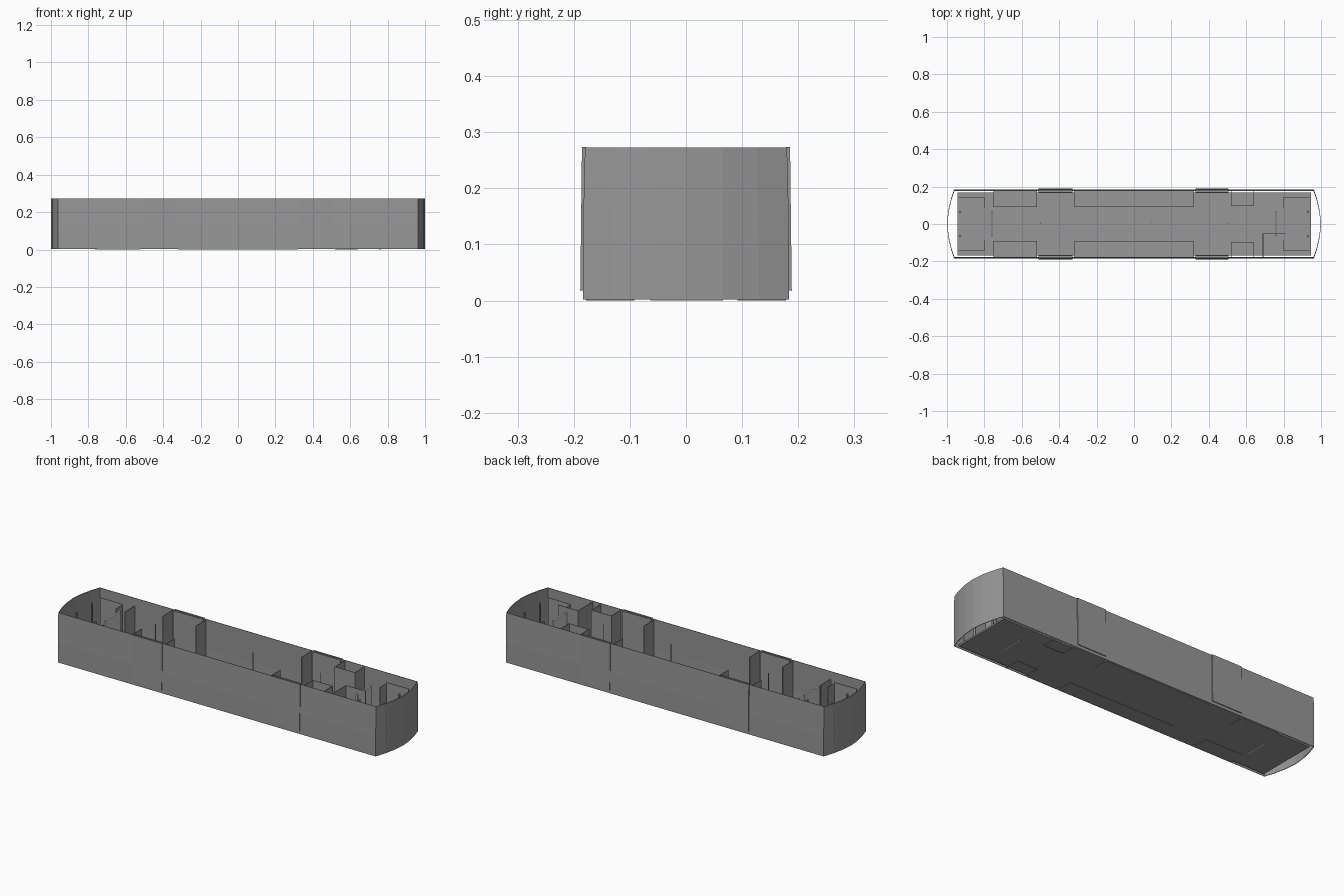
import bpy, bmesh

if "Cube" in bpy.data.objects:
    bpy.data.objects.remove(bpy.data.objects["Cube"])

TOP = 0.273
FLOOR = 0.01

grey = bpy.data.materials.new("dark_grey")
grey.diffuse_color = (0.31, 0.31, 0.31, 1)
grey.use_nodes = True
grey.node_tree.nodes["Principled BSDF"].inputs["Base Color"].default_value = grey.diffuse_color
pale = bpy.data.materials.new("pale_grey")
pale.diffuse_color = (0.8, 0.8, 0.8, 1)
pale.use_nodes = True
pale.node_tree.nodes["Principled BSDF"].inputs["Base Color"].default_value = pale.diffuse_color


def make(name, bm, mat=grey):
    bmesh.ops.recalc_face_normals(bm, faces=bm.faces)
    me = bpy.data.meshes.new(name)
    bm.to_mesh(me)
    bm.free()
    me.materials.append(mat)
    ob = bpy.data.objects.new(name, me)
    bpy.context.collection.objects.link(ob)
    return ob


def box(name, x0, x1, y0, y1, z0, z1, lean=0.0, mat=grey):
    """Axis-aligned box; lean pulls the top edge towards y = 0."""
    bm = bmesh.new()
    bmesh.ops.create_cube(bm, size=1)
    for v in bm.verts:
        x = x1 if v.co.x > 0 else x0
        y = y1 if v.co.y > 0 else y0
        z = z1 if v.co.z > 0 else z0
        if v.co.z > 0:
            y -= lean if y > 0 else -lean
        v.co = (x, y, z)
    return make(name, bm, mat)


def side_box(name, s, x0, x1, y0, y1, z0, z1, lean=0.0):
    a, b = sorted((s * y0, s * y1))
    return box(name, x0, x1, a, b, z0, z1, lean)


# outer shell: straight sides leaning slightly inwards, faceted bowed ends
end = [(0.962, -1.0), (0.98, -0.7), (0.994, -0.36), (1.0, 0.0),
       (0.994, 0.36), (0.98, 0.7), (0.962, 1.0)]
loop = end + [(-x, -y) for x, y in end]
bm = bmesh.new()
rings = []
for z, w in ((0.002, 0.184), (0.11, 0.184), (TOP, 0.180)):
    rings.append([bm.verts.new((x, y * w, z)) for x, y in loop])
n = len(loop)
for lo, hi in zip(rings, rings[1:]):
    for i in range(n):
        j = (i + 1) % n
        bm.faces.new((lo[i], lo[j], hi[j], hi[i]))
shell = make("outer_shell", bm)
mod = shell.modifiers.new("thickness", 'SOLIDIFY')
mod.thickness = 0.003
mod.offset = -1

# floor plate, clear of the shell all round
box("floor", -0.945, 0.945, -0.168, 0.168, 0.002, FLOOR)

for s in (-1, 1):
    tag = "right" if s < 0 else "left"

    # door leaves, standing slightly proud of the shell
    for x0, x1 in ((-0.51, -0.33), (0.33, 0.505)):
        side_box("door_outer_" + tag, s, x0, x1, 0.181, 0.1885, 0.018, TOP + 0.001, 0.003)
        side_box("door_inner_" + tag, s, x0, x1, 0.168, 0.172, FLOOR, TOP, 0.001)
        side_box("door_sill_" + tag, s, x0, x1, 0.165, 0.184, 0.002, 0.016)

    # long benches, their bases showing under the floor
    for x0, x1 in ((-0.75, -0.52), (-0.32, 0.32)):
        side_box("bench_" + tag, s, x0, x1, 0.092, 0.178, 0.0, 0.06)

    # draught screens beside the doors
    for x in (-0.52, -0.32, 0.32):
        side_box("draught_screen_" + tag, s, x - 0.002, x + 0.002,
                 0.092, 0.178, FLOOR, TOP - 0.005)
    side_box("bench_end_" + tag, s, -0.752, -0.748, 0.092, 0.178, FLOOR, 0.23)

    # equipment cabinets behind the doors at one end
    for x in (0.52, 0.64):
        side_box("cabinet_side_" + tag, s, x - 0.002, x + 0.002,
                 0.095, 0.178, 0.0, TOP - 0.005)
    side_box("cabinet_front_" + tag, s, 0.52, 0.64, 0.095, 0.098, 0.0, TOP - 0.005)

    # side panels and posts in both end compartments
    for e in (-1, 1):
        xa, xb = sorted((e * 0.80, e * 0.935))
        side_box("end_panel_" + tag, s, xa, xb, 0.141, 0.144, FLOOR, 0.24)
        side_box("end_return_" + tag, s, e * 0.80 - 0.0015, e * 0.80 + 0.0015,
                 0.085, 0.144, FLOOR, 0.235)
        side_box("end_post_" + tag, s, e * 0.93 - 0.003, e * 0.93 + 0.003,
                 0.06, 0.072, FLOOR, 0.24)

# corner compartment walls
box("compartment_cross_wall", 0.688, 0.692, -0.178, -0.05, FLOOR, TOP - 0.005)
box("compartment_long_wall", 0.69, 0.81, -0.053, -0.05, FLOOR, TOP - 0.005)

# slim pale doors to the end compartments
for x in (-0.76, 0.76):
    box("end_compartment_door", x - 0.005, x + 0.005, -0.063, 0.066, 0.0, 0.24, mat=pale)

# grab poles along the centre line
for x in (-0.5, 0.09, 0.5):
    bm = bmesh.new()
    bmesh.ops.create_cone(bm, cap_ends=True, segments=6, radius1=0.002,
                          radius2=0.002, depth=0.255)
    bmesh.ops.translate(bm, verts=bm.verts, vec=(x, 0.002, FLOOR + 0.1275))
    make("grab_pole", bm)
